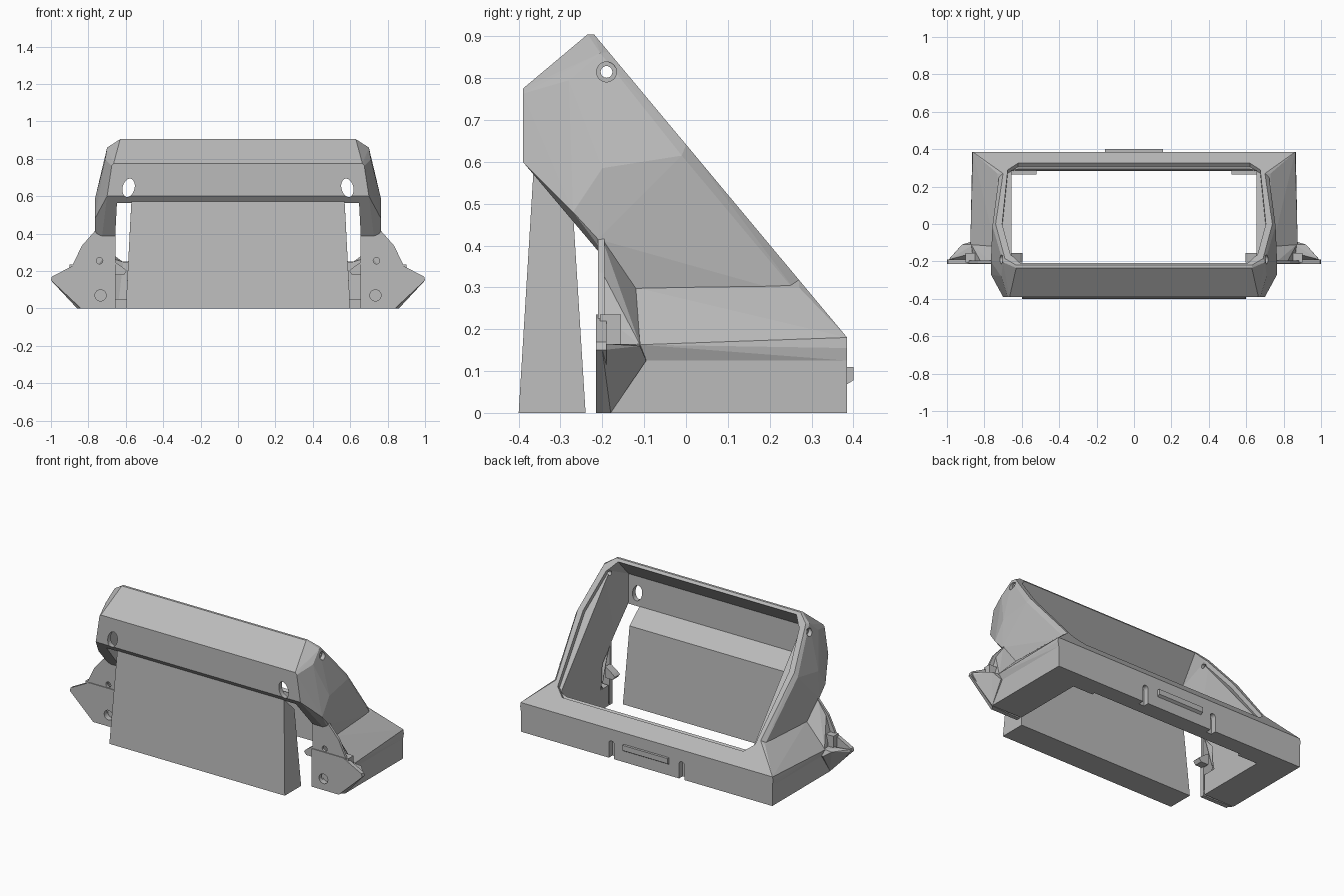
import bpy, bmesh, math
from mathutils import Vector

if "Cube" in bpy.data.objects:
    bpy.data.objects.remove(bpy.data.objects["Cube"], do_unlink=True)

grey = bpy.data.materials.new("plain_grey")
grey.use_nodes = True
COLOUR = (0.5, 0.5, 0.5, 1)
grey.diffuse_color = COLOUR
grey.node_tree.nodes["Principled BSDF"].inputs["Base Color"].default_value = COLOUR


def hull(name, points, sides=(1,)):
    """Convex solid around the points, which are repeated for each x sign."""
    bm = bmesh.new()
    for s in sides:
        for x, y, z in points:
            bm.verts.new((x * s, y, z))
    out = bmesh.ops.convex_hull(bm, input=bm.verts[:])
    spare = {g for g in out["geom_interior"] + out["geom_unused"]
             if isinstance(g, bmesh.types.BMVert)}
    bmesh.ops.delete(bm, geom=list(spare), context="VERTS")
    bmesh.ops.dissolve_limit(bm, angle_limit=0.01, verts=bm.verts[:], edges=bm.edges[:])
    bmesh.ops.recalc_face_normals(bm, faces=bm.faces[:])
    mesh = bpy.data.meshes.new(name)
    bm.to_mesh(mesh)
    bm.free()
    mesh.materials.append(grey)
    obj = bpy.data.objects.new(name, mesh)
    bpy.context.collection.objects.link(obj)
    return obj


def both(name, points):
    return hull(name, points, (1, -1))


def box(name, x0, x1, y0, y1, z0, z1, s=1):
    return hull(name, [(x, y, z) for x in (x0, x1) for y in (y0, y1) for z in (z0, z1)], (s,))


def rod(name, axis, start, end, u, v, ru, rv, tilt=0, s=1):
    """Round bar along x or y, centred at (u, v) across its axis."""
    pts = []
    for i in range(24):
        a = math.tau * i / 24
        p, q = ru * math.cos(a), rv * math.sin(a)
        p, q = (u + p * math.cos(tilt) - q * math.sin(tilt),
                v + p * math.sin(tilt) + q * math.cos(tilt))
        pts += [(t, p, q) if axis == "x" else (p, t, q) for t in (start, end)]
    return hull(name, pts, (s,))


def combine(body, parts, operation):
    for part in parts:
        mod = body.modifiers.new("join", "BOOLEAN")
        mod.operation, mod.solver, mod.object = operation, "EXACT", part
        bpy.context.view_layer.update()
        graph = bpy.context.evaluated_depsgraph_get()
        mesh = bpy.data.meshes.new_from_object(body.evaluated_get(graph))
        body.modifiers.clear()
        body.data = mesh
        bpy.data.objects.remove(part, do_unlink=True)


def slant(x, y, depth=0):
    """Point on the sloping screen plane, pushed inward by depth."""
    n = Vector((0, 0.768, 0.64))
    return Vector((x, y, 0.905 - 1.198 * (y + 0.22))) - n * depth


# Faceted hood with its sloping rear plane
body = both("housing", [
    (0.63, -0.235, 0.905), slant(0.63, -0.22), (0.70, -0.205, 0.86),
    (0.665, -0.39, 0.775), (0.675, -0.39, 0.763), (0.70, -0.39, 0.60),
    (0.71, -0.28, 0.795), (0.765, -0.20, 0.585), (0.765, -0.27, 0.48),
    (0.765, -0.21, 0.415), (0.757, -0.01, 0.615), slant(0.69, -0.185),
    slant(0.74, 0), slant(0.70, 0.27), (0.74, -0.12, 0.28), (0.72, 0.27, 0.28)])

# Flared skirt and base
parts = [
    both("skirt", [
        (0.74, -0.12, 0.30), (0.73, 0.27, 0.30), slant(0.70, 0.27),
        (0.875, -0.11, 0.163), (0.865, 0.385, 0.155), slant(0.862, 0.385),
        (0.86, -0.10, 0.125), (0.86, 0.385, 0.125)]),
    both("base", [(0.86, y, z) for y in (-0.18, 0.385) for z in (0, 0.126)]),
]

# Front plates with pointed wings
for s in (1, -1):
    lower = [(0.64, 0), (0.84, 0), (1.0, 0.15), (0.995, 0.17), (0.87, 0.235), (0.64, 0.235)]
    upper = [(0.64, 0.2), (0.90, 0.2), (0.87, 0.235), (0.835, 0.335), (0.76, 0.42), (0.64, 0.44)]
    parts += [
        hull("wing_plate", [(x, y, z) for x, z in lower for y in (-0.215, -0.19)], (s,)),
        hull("upper_plate", [(x, y, z) for x, z in upper for y in (-0.21, -0.195)], (s,)),
        hull("wing_taper", [
            (0.84, -0.20, 0), (1.0, -0.20, 0.15), (0.99, -0.19, 0.165), (0.86, -0.18, 0),
            (0.87, -0.095, 0.125), (0.92, -0.11, 0.16), (0.86, -0.11, 0.165),
            (0.65, -0.20, 0), (0.65, -0.10, 0.165)], (s,)),
        hull("shoulder_taper", [
            (0.765, -0.20, 0.415), (0.82, -0.20, 0.335), (0.85, -0.20, 0.235),
            (0.86, -0.20, 0.16), (0.74, -0.12, 0.30), (0.87, -0.11, 0.163),
            (0.65, -0.20, 0.42), (0.65, -0.12, 0.16)], (s,)),
        box("plate_block", 0.84, 0.90, -0.205, -0.155, 0.16, 0.235, s),
    ]
combine(body, parts, "UNION")

# Hollow interior, screen recess, holes and notches
cuts = [
    both("cavity", [
        (0.655, -0.36, -0.1), (0.655, 0.28, -0.1), (0.655, 0.285, 0.30),
        (0.60, 0.30, 0.36), (0.655, -0.13, 0.86), (0.60, -0.165, 0.93),
        (0.60, -0.215, 0.866), (0.64, -0.23, 0.83), (0.645, -0.36, 0.75)]),
    both("recess", [slant(x, y, d) for d in (-0.05, 0.025) for x, y in
                    ((0.61, -0.198), (0.66, -0.165), (0.705, 0), (0.675, 0.29), (0.62, 0.325))]),
    rod("pin_hole", "x", -1, 1, -0.19, 0.815, 0.014, 0.014),
]
for s in (1, -1):
    cuts += [
        rod("pin_sink", "x", 0.69, 0.8, -0.19, 0.815, 0.024, 0.024, s=s),
        rod("hood_hole", "y", -0.5, -0.3, 0.585, 0.645, 0.032, 0.05, 0.25, s),
        rod("small_hole", "y", -0.3, -0.18, 0.74, 0.255, 0.017, 0.017, s=s),
        rod("large_hole", "y", -0.3, -0.18, 0.735, 0.07, 0.03, 0.03, s=s),
        box("notch", 0.222, 0.258, 0.35, 0.45, -0.1, 0.09, s),
        rod("notch_arch", "y", 0.35, 0.45, 0.24, 0.09, 0.018, 0.018, s=s),
    ]
combine(body, cuts, "DIFFERENCE")

# Tapered panel standing in front
both("front_panel", [(0.60, -0.40, 0), (0.60, -0.24, 0),
                     (0.57, -0.365, 0.572), (0.575, -0.27, 0.48)])

# Rib on the back wall
both("back_rib", [(0.155, 0.38, 0.065), (0.155, 0.38, 0.11),
                  (0.155, 0.40, 0.078), (0.155, 0.40, 0.11)])

# Inner clips and rear corner feet
for s, side in ((1, "left"), (-1, "right")):
    hull(side + "_clip", [(x, y, z) for y in (-0.205, -0.155) for x, z in
                          ((0.66, 0.18), (0.61, 0.18), (0.595, 0.20), (0.61, 0.215), (0.66, 0.25))], (s,))
    box(side + "_rear_foot", 0.52, 0.66, 0.265, 0.29, 0, 0.05, s)
